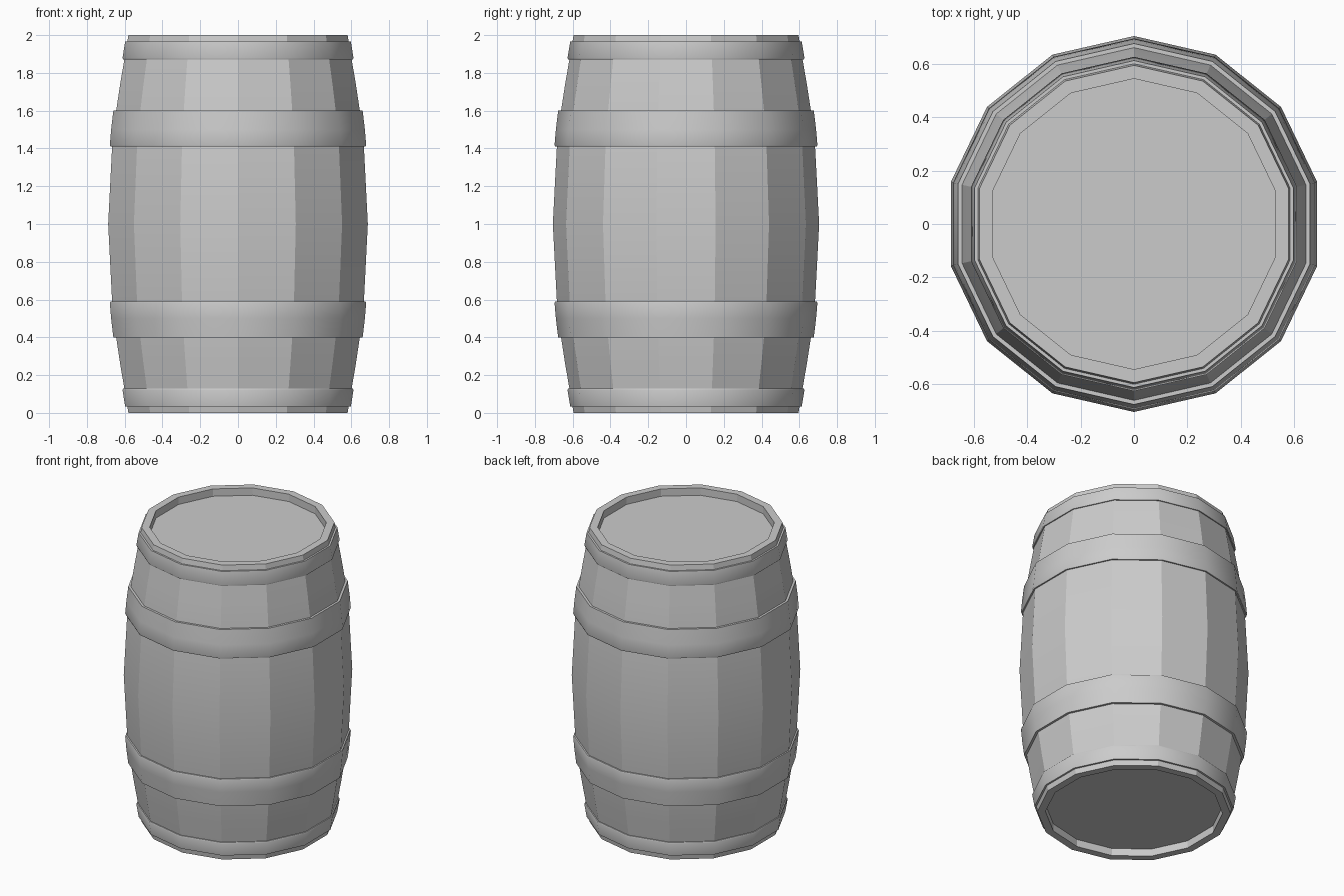
import bpy, bmesh, math

if "Cube" in bpy.data.objects:
    bpy.data.objects.remove(bpy.data.objects["Cube"])

SIDES = 14


def lathe(name, profile, smooth_deg, closed=False):
    """Revolve (radius, z) points into a 14-sided part, a corner facing -y."""
    bm = bmesh.new()
    rings = []
    for r, z in profile:
        ring = []
        for i in range(SIDES):
            a = -math.pi / 2 + 2 * math.pi * i / SIDES
            ring.append(bm.verts.new((r * math.cos(a), r * math.sin(a), z)))
        rings.append(ring)
    pairs = list(zip(rings, rings[1:]))
    if closed:
        pairs.append((rings[-1], rings[0]))
    else:
        bm.faces.new(rings[0])
        bm.faces.new(rings[-1])
    for lo, hi in pairs:
        for i in range(SIDES):
            j = (i + 1) % SIDES
            bm.faces.new((lo[i], lo[j], hi[j], hi[i]))
    bmesh.ops.recalc_face_normals(bm, faces=bm.faces)
    mesh = bpy.data.meshes.new(name)
    bm.to_mesh(mesh)
    bm.free()
    ob = bpy.data.objects.new(name, mesh)
    bpy.context.collection.objects.link(ob)
    bpy.ops.object.select_all(action='DESELECT')
    ob.select_set(True)
    bpy.context.view_layer.objects.active = ob
    bpy.ops.object.shade_smooth_by_angle(angle=math.radians(smooth_deg))
    return ob


# Bulging wooden body with recessed lids at both ends
half = [(0.545, 0.05), (0.545, 0.0), (0.595, 0.0), (0.64, 0.26), (0.68, 0.52)]
body = half + [(0.705, 1.0)] + [(r, 2 - z) for r, z in reversed(half)]
lathe("barrel_body", body, 20)

# Metal hoops: an end hoop and a wide hoop, mirrored top and bottom
hoops = {
    "end_hoop": [(0.585, 0.035), (0.613, 0.035), (0.627, 0.12),
                 (0.624, 0.128), (0.60, 0.128)],
    "wide_hoop": [(0.645, 0.40), (0.677, 0.40), (0.689, 0.50), (0.696, 0.582),
                  (0.693, 0.59), (0.67, 0.59)],
}
for name, prof in hoops.items():
    lathe("lower_" + name, prof, 30, True)
    lathe("upper_" + name, [(r, 2 - z) for r, z in prof], 30, True)
